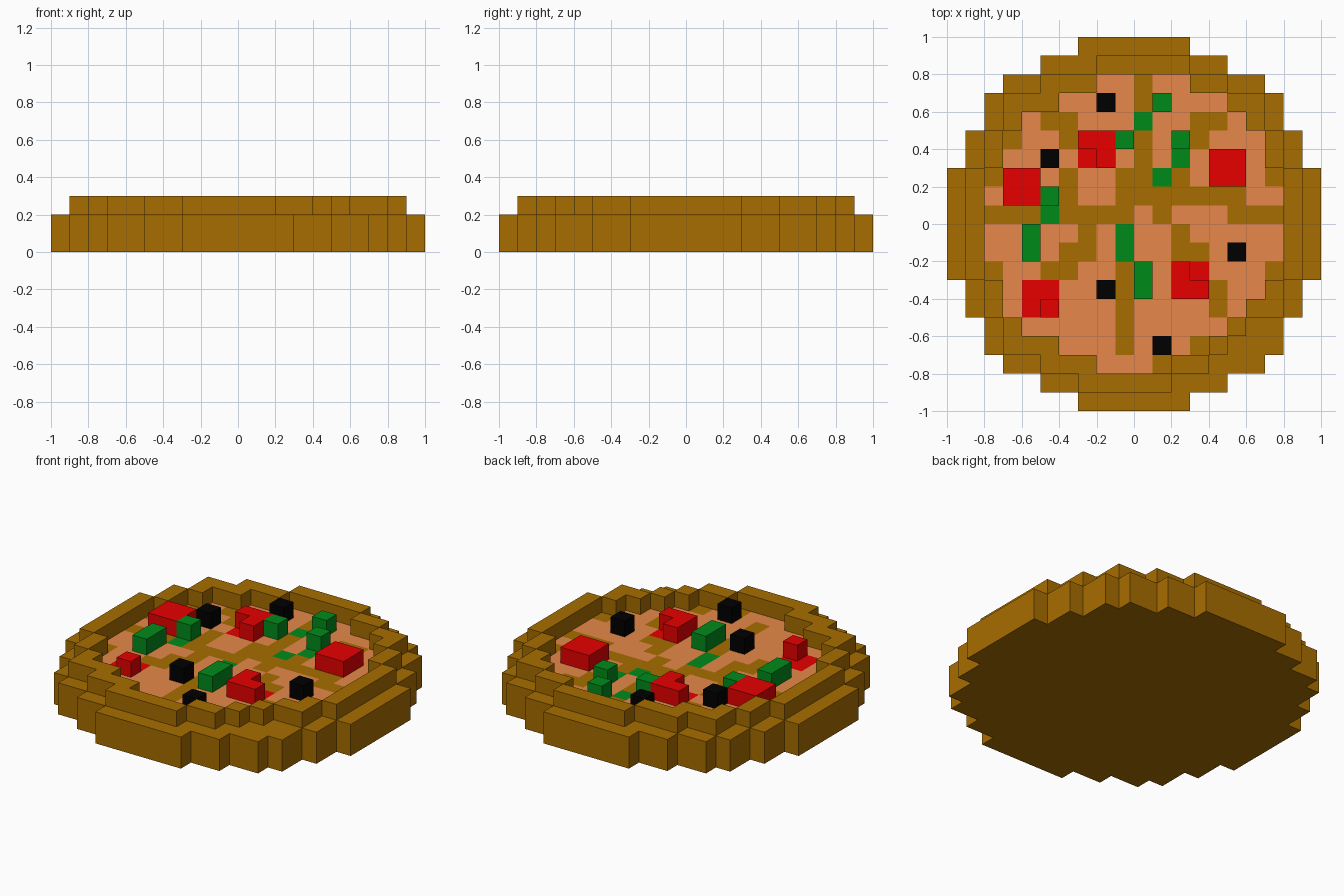
import bpy, bmesh

if "Cube" in bpy.data.objects:
    bpy.data.objects.remove(bpy.data.objects["Cube"])

U = 0.1  # one block

def material(name, rgb):
    m = bpy.data.materials.new(name)
    m.diffuse_color = (*rgb, 1)
    m.use_nodes = True
    m.node_tree.nodes["Principled BSDF"].inputs["Base Color"].default_value = m.diffuse_color
    return m

CRUST = material("crust brown", (0.386, 0.153, 0.0))
CHEESE = material("cheese orange", (0.799, 0.250, 0.067))
RED = material("tomato red", (0.807, 0.0, 0.0))
GREEN = material("pepper green", (0.0, 0.254, 0.0103))
BLACK = material("olive black", (0.0, 0.0, 0.0))

# Topping map, 16 x 16 blocks, back row first.
# c cheese, r/g flat red/green patches, R/G/K raised blocks, . bare crust
MAP = [
    "......cc.cc.....",
    "....ccKc.Gccc...",
    "..c..cccgcc..c..",
    "..cc.RRG.cG.ccc.",
    ".ccKcrRc.cgcRRc.",
    ".RRc.cc..g.cRRc.",
    "cRRG.cc.......cc",
    "...g....c.ccc...",
    "ccGcc.cgcc.ccccc",
    "ccGc..cgcc..cKcc",
    ".cc..cc.GcRrccc.",
    ".crrccK.GcRR.cc.",
    ".crRccc.cccc.cc.",
    "..ccccc.ccccc...",
    "....ccc.cKc.....",
    "......ccc.......",
]
cell = {(i - 8, 7 - j): ch for j, row in enumerate(MAP) for i, ch in enumerate(row)}


def disc(widths, special={}):
    """Blocks of a stepped disc; special rows give their own (left, right)."""
    out = set()
    n = len(widths)
    for y in range(-n, n):
        w = widths[y if y >= 0 else -1 - y]
        lo, hi = special.get(y, (-w, w))
        out |= {(x, y) for x in range(lo, hi)}
    return out


def blocks(name, cells, z0, z1, mats, top=lambda c: 0):
    """One closed solid from square blocks, without the walls between them."""
    bm = bmesh.new()

    def quad(pts, m=0):
        f = bm.faces.new([bm.verts.new((x * U, y * U, z)) for x, y, z in pts])
        f.material_index = m

    for x, y in sorted(cells):
        ring = [(x, y), (x + 1, y), (x + 1, y + 1), (x, y + 1)]
        quad([(*p, z1) for p in ring], top((x, y)))
        quad([(*p, z0) for p in reversed(ring)])
        for k, (dx, dy) in enumerate([(0, -1), (1, 0), (0, 1), (-1, 0)]):
            if (x + dx, y + dy) not in cells:
                a, b = ring[k], ring[(k + 1) % 4]
                quad([(*a, z0), (*b, z0), (*b, z1), (*a, z1)])
    bmesh.ops.remove_doubles(bm, verts=bm.verts, dist=1e-4)
    me = bpy.data.meshes.new(name)
    bm.to_mesh(me)
    bm.free()
    for m in mats:
        me.materials.append(m)
    ob = bpy.data.objects.new(name, me)
    bpy.context.collection.objects.link(ob)
    return ob


# Crust base with the cheese and flat patches painted on its top
paint = {"c": 1, "r": 2, "g": 3}
blocks("crust_base", disc([10, 10, 10, 9, 9, 8, 8, 7, 5, 3]), 0, 0.2,
       [CRUST, CHEESE, RED, GREEN], lambda c: paint.get(cell.get(c), 0))

# Raised rim: stepped outer disc minus the stepped inside
outer = disc([9, 9, 9, 8, 8, 7, 7, 5, 3],
             {8: (-2, 3), -9: (-3, 2), -8: (-5, 4), -7: (-7, 5), -6: (-7, 6)})
inner = disc([8, 8, 8, 7, 7, 6, 4, 3],
             {7: (-2, 3), 6: (-4, 5), -5: (-7, 6), -6: (-6, 5), -8: (-2, 2)})
blocks("crust_rim", outer - inner, 0.2, 0.3, [CRUST])

# Raised toppings
for key, name, mat in (("R", "tomato_pieces", RED), ("G", "pepper_pieces", GREEN),
                       ("K", "olive_pieces", BLACK)):
    blocks(name, {c for c, ch in cell.items() if ch == key}, 0.2, 0.3, [mat])
